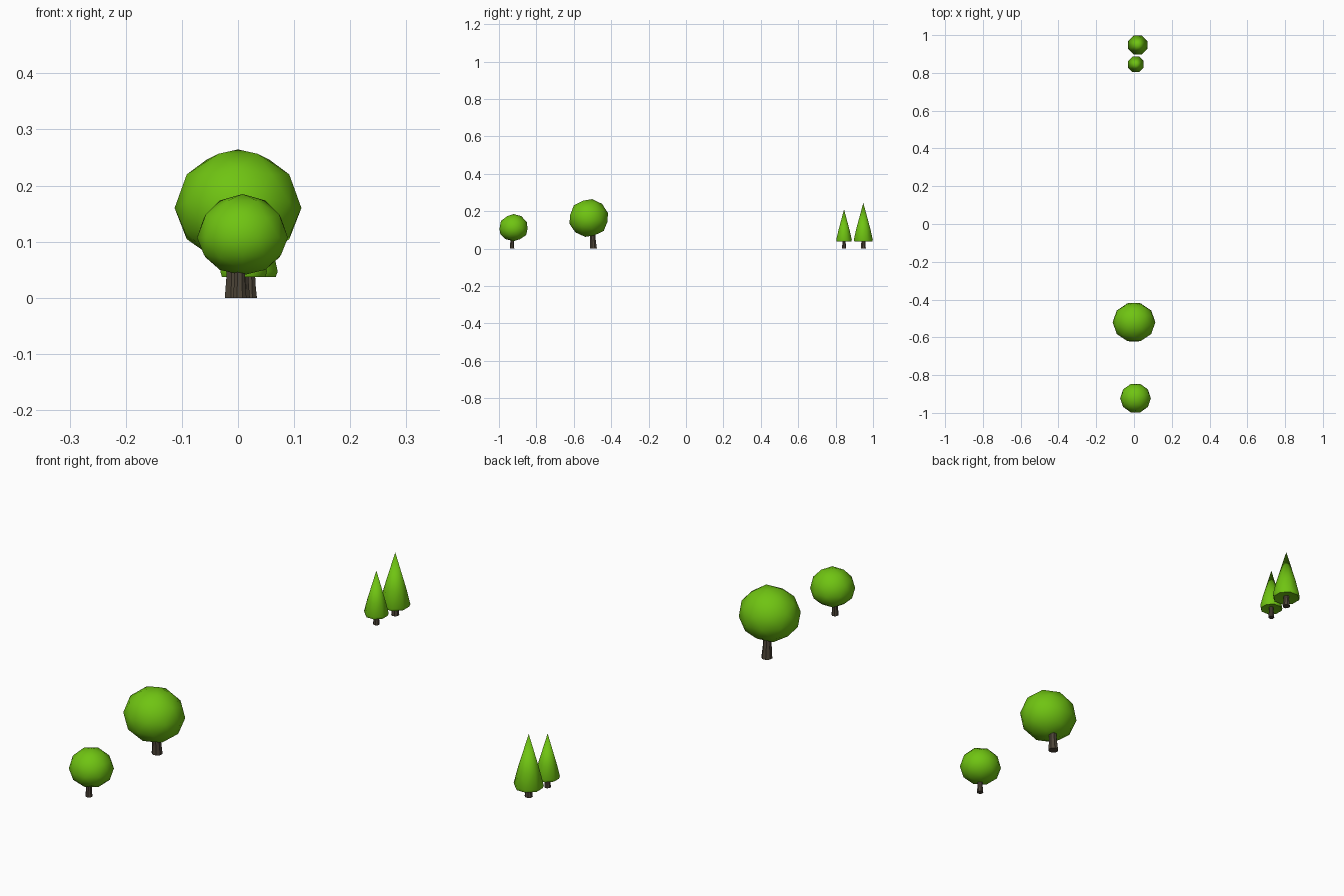
import bpy, bmesh, math
from mathutils import Matrix

if "Cube" in bpy.data.objects:
    bpy.data.objects.remove(bpy.data.objects["Cube"])


def material(name, rgb):
    m = bpy.data.materials.new(name)
    m.diffuse_color = (*rgb, 1)
    m.use_nodes = True
    m.node_tree.nodes["Principled BSDF"].inputs["Base Color"].default_value = m.diffuse_color
    return m


LEAF = material("leaf green", (0.16, 0.55, 0.006))
BARK = material("dark bark", (0.075, 0.06, 0.04))


def finish(name, bm, mat, angle):
    bmesh.ops.recalc_face_normals(bm, faces=bm.faces)
    me = bpy.data.meshes.new(name)
    bm.to_mesh(me)
    bm.free()
    me.materials.append(mat)
    ob = bpy.data.objects.new(name, me)
    bpy.context.collection.objects.link(ob)
    bpy.context.view_layer.objects.active = ob
    ob.select_set(True)
    bpy.ops.object.shade_smooth_by_angle(angle=math.radians(angle))
    ob.select_set(False)
    return ob


def lathe(name, rings, mat, sides, angle, turn=0.0):
    """Stack of polygon rings (x, y, z, radius); radius 0 makes a point."""
    bm = bmesh.new()
    loops = []
    for x, y, z, r in rings:
        if r == 0:
            loops.append([bm.verts.new((x, y, z))] * sides)
        else:
            loops.append([bm.verts.new((x + r * math.cos(turn + i * math.tau / sides),
                                        y + r * math.sin(turn + i * math.tau / sides), z))
                          for i in range(sides)])
    for a, b in zip(loops, loops[1:]):
        for i in range(sides):
            j = (i + 1) % sides
            bm.faces.new(list(dict.fromkeys((a[i], a[j], b[j], b[i]))))
    for end in (loops[0], loops[-1]):
        if end[0] is not end[1]:
            bm.faces.new(end)
    return finish(name, bm, mat, angle)


def trunk(name, x, y, r, h, lean=(0, 0)):
    # flared foot, narrow waist, slight lean
    lathe(name, [(x, y, 0, r),
                 (x + lean[0] * .4, y + lean[1] * .4, h * .4, r * .82),
                 (x + lean[0], y + lean[1], h, r * .7)], BARK, 8, 35, math.pi / 8)


def round_crown(name, centre, size, squash, tilt):
    # low-poly ball with a flattened underside
    bm = bmesh.new()
    bmesh.ops.create_icosphere(bm, subdivisions=2, radius=1)
    bm.transform(Matrix.Rotation(tilt, 4, 'X') @ Matrix.Rotation(math.pi / 2, 4, 'Z'))
    for v in bm.verts:
        z = v.co.z * (squash if v.co.z < 0 else 1)
        v.co = (centre[0] + v.co.x * size[0],
                centre[1] + v.co.y * size[1],
                centre[2] + z * size[2])
    finish(name, bm, LEAF, 60)


def conifer(name, x, y, r, top):
    h = top - .04
    # crown: hollowed underside, skirt, shoulder, tip
    lathe(name + "_crown", [(x, y, .046, 0), (x, y, .037, r * .93), (x, y, .047, r),
                            (x, y, .04 + h * .32, r * .74), (x, y, top, 0)],
          LEAF, 8, 50, math.pi / 8)
    trunk(name + "_trunk", x, y, r * .27, .06)


# Round trees
round_crown("small_round_crown", (.008, -.922, .107), (.081, .079, .078), .86, 0)
trunk("small_round_trunk", .003, -.93, .013, .07)
round_crown("large_round_crown", (0, -.52, .16), (.113, .107, .106), .93, math.radians(-10))
trunk("large_round_trunk", -.005, -.495, .02, .11, (0, -.006))

# Conifers
conifer("small_conifer", .01, .845, .045, .21)
conifer("large_conifer", .02, .948, .055, .245)
